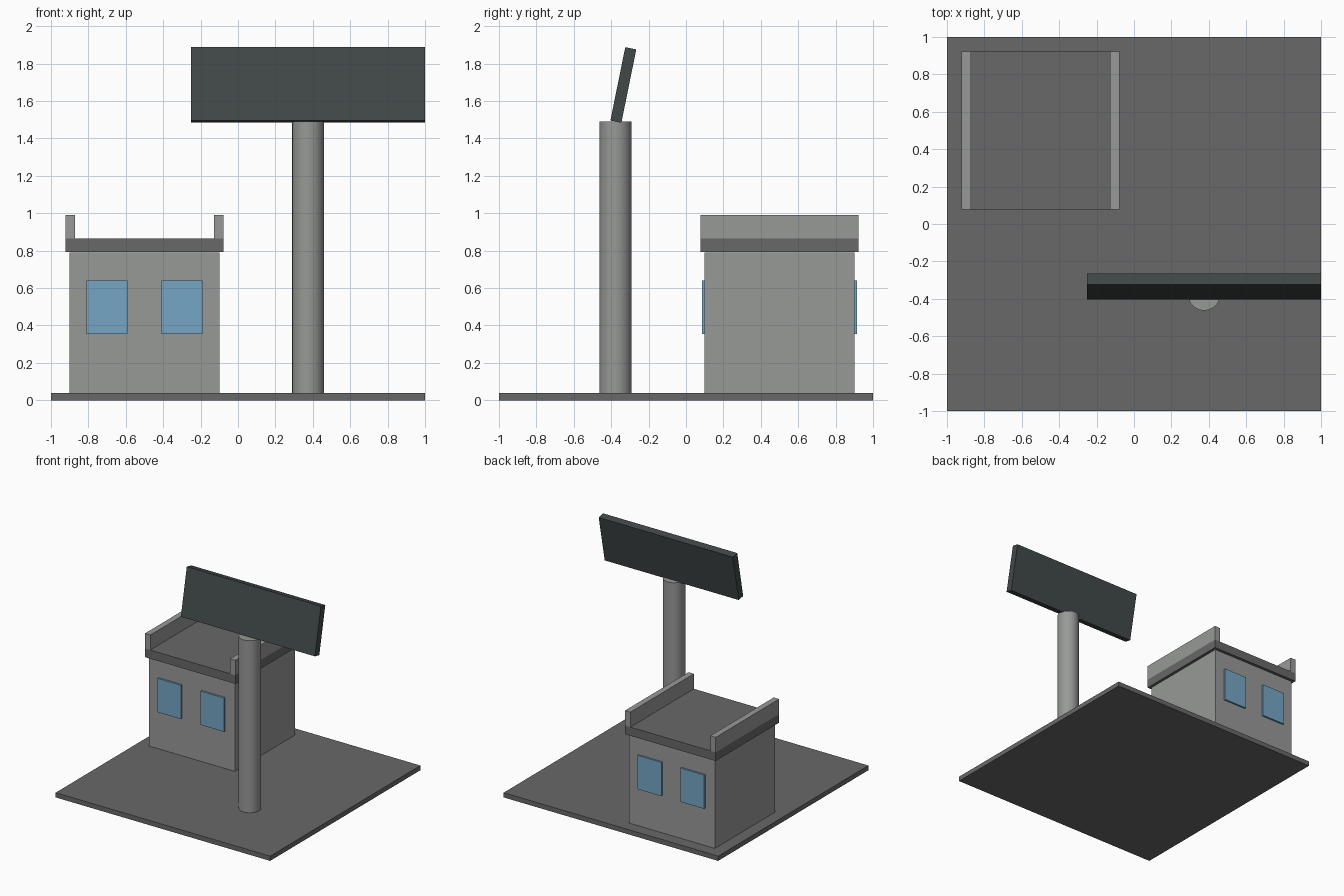
import bpy
import math

cube = bpy.data.objects.get("Cube")
if cube:
    bpy.data.objects.remove(cube, do_unlink=True)


def material(name, rgb):
    m = bpy.data.materials.new(name)
    m.use_nodes = True
    m.diffuse_color = (*rgb, 1)
    m.node_tree.nodes["Principled BSDF"].inputs["Base Color"].default_value = (*rgb, 1)
    return m


light_grey = material("light concrete", (0.31, 0.32, 0.31))
dark_grey = material("dark concrete", (0.14, 0.14, 0.14))
glass = material("blue glass", (0.18, 0.38, 0.56))
panel_dark = material("dark sign", (0.053, 0.066, 0.066))


def box(name, centre, size, mat, tilt=0):
    bpy.ops.mesh.primitive_cube_add(size=1, location=centre)
    ob = bpy.context.object
    ob.name = name
    ob.scale = size
    bpy.ops.object.transform_apply(location=False, rotation=False, scale=True)
    ob.rotation_euler.x = tilt
    ob.data.materials.append(mat)
    return ob


# Ground slab
box("ground_slab", (0, 0, 0.02), (2, 2, 0.04), dark_grey)

# Building with overhanging roof
hx, hy = -0.5, 0.5
box("building_walls", (hx, hy, 0.415), (0.8, 0.8, 0.75), light_grey)
box("roof_slab", (hx, hy, 0.828), (0.845, 0.845, 0.073), dark_grey)

# Low walls along the two sides of the roof
for side, label in ((-1, "right"), (1, "left")):
    box(f"parapet_{label}", (hx + side * 0.3975, hy, 0.9275),
        (0.05, 0.845, 0.127), light_grey)

# Two windows on the front and two on the back
for face, where in ((-1, "front"), (1, "back")):
    for side, label in ((-1, "right"), (1, "left")):
        box(f"window_{where}_{label}", (hx + side * 0.2, hy + face * 0.4, 0.4975),
            (0.22, 0.03, 0.285), glass)

# Sign post
bpy.ops.mesh.primitive_cylinder_add(vertices=24, radius=0.086, depth=1.45,
                                    location=(0.375, -0.377, 0.765))
post = bpy.context.object
post.name = "sign_post"
post.data.materials.append(light_grey)
bpy.ops.object.shade_smooth_by_angle(angle=math.radians(40))

# Tilted sign board
box("sign_board", (0.375, -0.335, 1.686), (1.25, 0.06, 0.4), panel_dark, tilt=-0.2)
